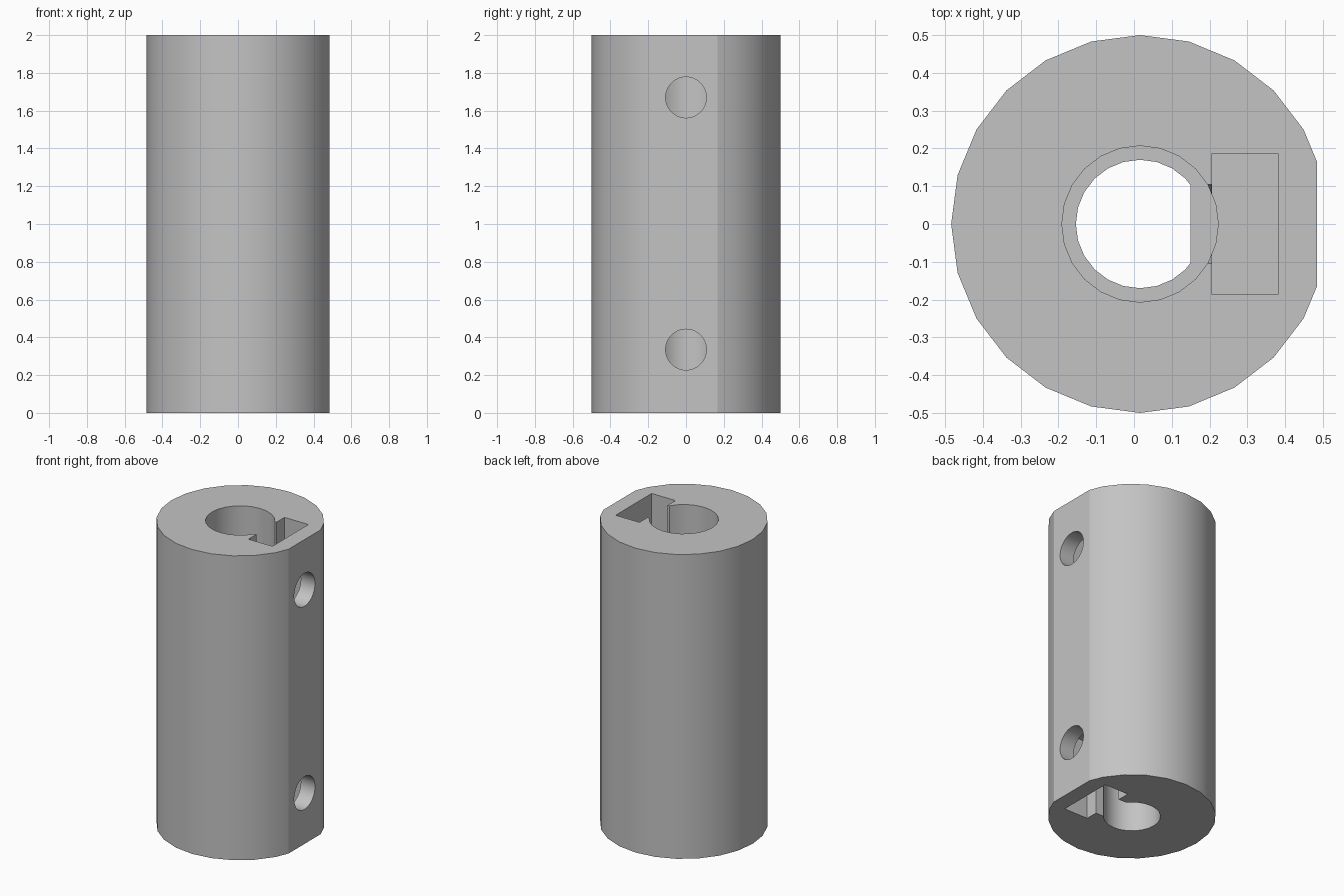
import bpy
import bmesh
import math

old = bpy.data.objects.get("Cube")
if old:
    bpy.data.objects.remove(old, do_unlink=True)

AXIS_X = 0.016      # the bore axis sits slightly off centre because of the flat
FLAT_X = 0.484
HOLE_R = 0.108
HOLE_HEIGHTS = {"lower": 0.335, "upper": 1.67}

grey = bpy.data.materials.new("light_grey")
grey.use_nodes = True
colour = (0.55, 0.55, 0.55, 1)
grey.diffuse_color = colour
grey.node_tree.nodes["Principled BSDF"].inputs["Base Color"].default_value = colour


def round_profile(radius, flat_x=None, sides=24):
    """Circle outline, optionally cut straight at x = flat_x."""
    ring = [(AXIS_X + radius * math.cos(math.tau * i / sides),
             radius * math.sin(math.tau * i / sides)) for i in range(sides)]
    if flat_x is None:
        return ring
    out = []
    for a, b in zip(ring, ring[1:] + ring[:1]):
        if a[0] <= flat_x:
            out.append(a)
        if (a[0] <= flat_x) != (b[0] <= flat_x):
            t = (flat_x - a[0]) / (b[0] - a[0])
            out.append((flat_x, a[1] + t * (b[1] - a[1])))
    return out


def box_profile(x0, x1, half_y):
    return [(x0, -half_y), (x1, -half_y), (x1, half_y), (x0, half_y)]


def prism(name, profile, z0, z1):
    """Extrude an outline upright from z0 to z1."""
    bm = bmesh.new()
    face = bm.faces.new([bm.verts.new((x, y, z0)) for x, y in profile])
    grown = bmesh.ops.extrude_face_region(bm, geom=[face])["geom"]
    bmesh.ops.translate(bm, vec=(0, 0, z1 - z0),
                        verts=[v for v in grown if isinstance(v, bmesh.types.BMVert)])
    bmesh.ops.recalc_face_normals(bm, faces=bm.faces)
    mesh = bpy.data.meshes.new(name)
    bm.to_mesh(mesh)
    bm.free()
    mesh.materials.append(grey)
    obj = bpy.data.objects.new(name, mesh)
    bpy.context.collection.objects.link(obj)
    return obj


# Body with one flat side
body = prism("coupling_body", round_profile(0.5, FLAT_X), 0, 2)

# Round bore from the top, D-shaped bore from the bottom
cutters = [prism("round_bore", round_profile(0.207), 1, 2.1),
           prism("d_bore", round_profile(0.17, 0.15), -0.1, 1.1)]

for end, z in HOLE_HEIGHTS.items():
    # Nut pocket and its narrow neck, open to the nearest end
    side = 1 if end == "upper" else -1
    outside = 2.1 if side > 0 else -0.1
    for name, profile, inner in (
            ("nut_slot", box_profile(0.207, 0.381, 0.187), z - side * 0.187),
            ("slot_neck", box_profile(AXIS_X, 0.25, 0.105), z)):
        cutters.append(prism(f"{end}_{name}", profile, min(inner, outside), max(inner, outside)))
    # Set screw hole through the flat
    bpy.ops.mesh.primitive_cylinder_add(vertices=48, radius=HOLE_R, depth=0.6,
                                        location=(AXIS_X + 0.3, 0, z),
                                        rotation=(0, math.pi / 2, 0))
    hole = bpy.context.object
    hole.name = f"{end}_screw_hole"
    hole.data.materials.append(grey)
    cutters.append(hole)

# Cut everything out of the body
bpy.ops.object.select_all(action="DESELECT")
body.select_set(True)
bpy.context.view_layer.objects.active = body
for cutter in cutters:
    cutter.hide_render = True
    mod = body.modifiers.new(cutter.name, "BOOLEAN")
    mod.operation = "DIFFERENCE"
    mod.solver = "EXACT"
    mod.object = cutter
    bpy.ops.object.modifier_apply(modifier=mod.name)
for cutter in cutters:
    bpy.data.objects.remove(cutter, do_unlink=True)

bpy.ops.object.shade_smooth_by_angle(angle=math.radians(20))
